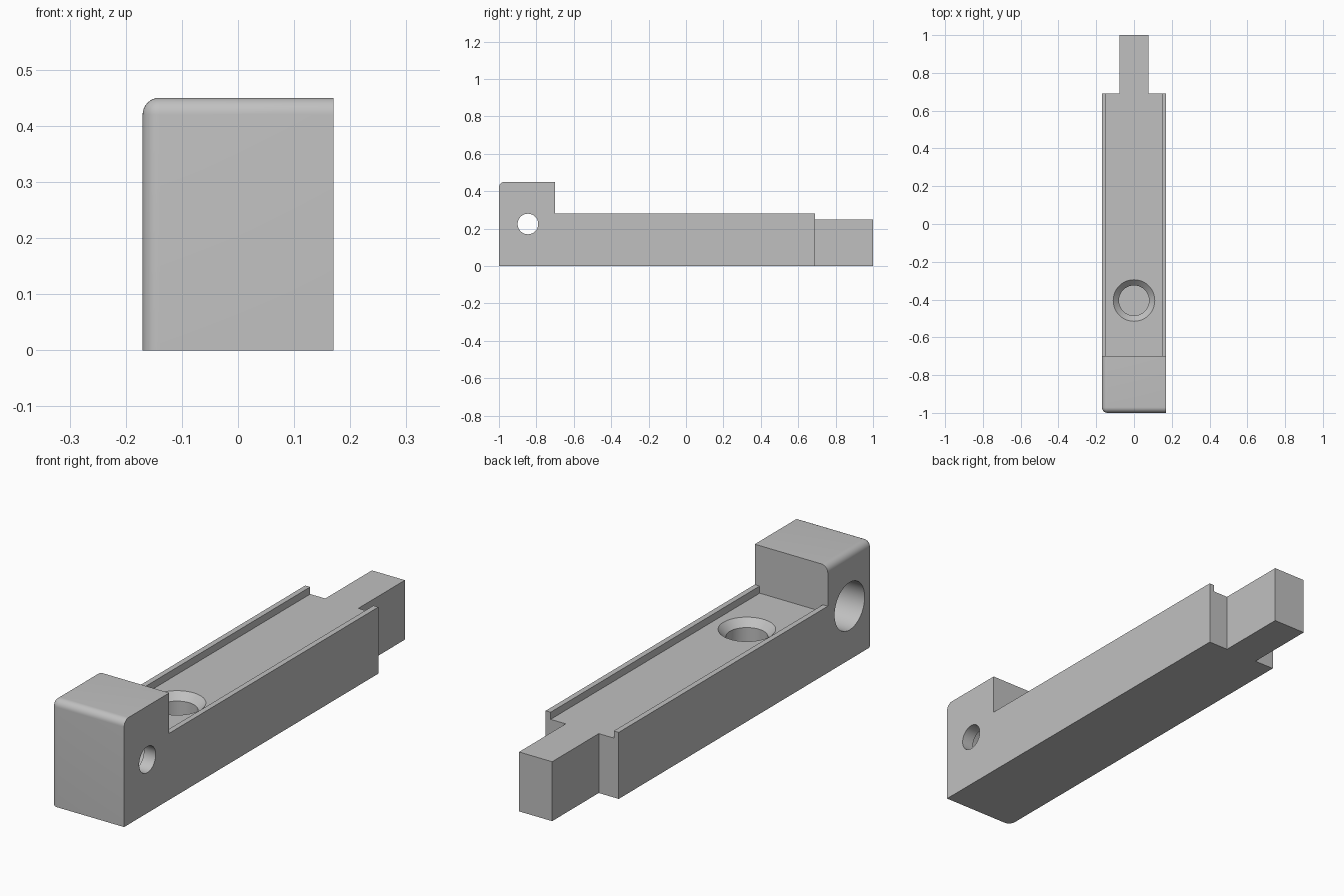
import bpy
import bmesh
from math import pi, radians
from mathutils import Matrix, Vector

cube = bpy.data.objects.get("Cube")
if cube:
    bpy.data.objects.remove(cube, do_unlink=True)

HALF_W = 0.17       # half width of the bar
STEP_Y = -0.7       # back of the raised head
SHOULDER_Y = 0.69   # start of the narrow tongue
FLOOR_Z = 0.25      # channel floor and tongue top
HEAD_Z = 0.45

grey = bpy.data.materials.new("light grey")
grey.use_nodes = True
colour = (0.53, 0.53, 0.53, 1)
grey.diffuse_color = colour
grey.node_tree.nodes["Principled BSDF"].inputs["Base Color"].default_value = colour


def add_object(name, bm):
    bmesh.ops.recalc_face_normals(bm, faces=bm.faces)
    mesh = bpy.data.meshes.new(name)
    bm.to_mesh(mesh)
    bm.free()
    mesh.materials.append(grey)
    obj = bpy.data.objects.new(name, mesh)
    bpy.context.collection.objects.link(obj)
    return obj


def box(name, low, high):
    bm = bmesh.new()
    low, high = Vector(low), Vector(high)
    bmesh.ops.create_cube(bm, size=1, matrix=Matrix.Translation((low + high) / 2)
                          @ Matrix.Diagonal((high - low).to_4d()))
    return add_object(name, bm)


def lathe(name, profile, matrix):
    """Spin (radius, height) points about z, then place the solid."""
    bm = bmesh.new()
    verts = [bm.verts.new((r, 0, h)) for r, h in profile]
    edges = [bm.edges.new(pair) for pair in zip(verts, verts[1:])]
    bmesh.ops.spin(bm, geom=verts + edges, cent=(0, 0, 0), axis=(0, 0, 1),
                   angle=2 * pi, steps=48)
    bmesh.ops.remove_doubles(bm, verts=bm.verts, dist=1e-5)
    bmesh.ops.transform(bm, matrix=matrix, verts=bm.verts)
    return add_object(name, bm)


# Bar with raised head: side profile extruded across the width
bm = bmesh.new()
side = [(-1, 0), (1, 0), (1, 0.28), (STEP_Y, 0.28), (STEP_Y, HEAD_Z), (-1, HEAD_Z)]
face = bm.faces.new([bm.verts.new((-HALF_W, y, z)) for y, z in side])
extruded = bmesh.ops.extrude_face_region(bm, geom=[face])["geom"]
bmesh.ops.translate(bm, vec=(2 * HALF_W, 0, 0),
                    verts=[v for v in extruded if isinstance(v, bmesh.types.BMVert)])


# Round the three head edges that meet at the front right top corner
def is_rounded(edge):
    on_planes = [all(abs(v.co[axis] - value) < 1e-4 for v in edge.verts)
                 for axis, value in ((0, -HALF_W), (1, -1), (2, HEAD_Z))]
    return sum(on_planes) == 2


bmesh.ops.bevel(bm, geom=[e for e in bm.edges if is_rounded(e)], offset=0.03,
                segments=8, profile=0.5, affect='EDGES')
bar = add_object("clamp_bar", bm)

# Channel, tongue shoulders and holes
cutters = [box("channel_cutter", (-0.147, STEP_Y, FLOOR_Z), (0.147, 1.1, 0.6))]
for sign in (-1, 1):
    xs = sorted((sign * 0.077, sign * 0.3))
    cutters.append(box("shoulder_cutter", (xs[0], SHOULDER_Y, -0.1), (xs[1], 1.1, 0.6)))
cutters.append(box("tongue_top_cutter", (-0.3, SHOULDER_Y, FLOOR_Z), (0.3, 1.1, 0.6)))
cutters.append(lathe("countersunk_hole_cutter",
                     [(0, -0.2), (0.08, -0.2), (0.08, -0.03), (0.13, 0.02), (0, 0.02)],
                     Matrix.Translation((0, -0.405, FLOOR_Z))))
cutters.append(lathe("cross_hole_cutter",
                     [(0, -0.3), (0.1, -0.3), (0.1, 0.115), (0.055, 0.115), (0.055, 0.3), (0, 0.3)],
                     Matrix.Translation((0, -0.845, 0.225)) @ Matrix.Rotation(pi / 2, 4, 'Y')))

bpy.ops.object.select_all(action='DESELECT')
bpy.context.view_layer.objects.active = bar
bar.select_set(True)
for cutter in cutters:
    cutter.hide_render = True
    mod = bar.modifiers.new(cutter.name, 'BOOLEAN')
    mod.operation = 'DIFFERENCE'
    mod.solver = 'EXACT'
    mod.object = cutter
    bpy.ops.object.modifier_apply(modifier=mod.name)
    bpy.data.objects.remove(cutter, do_unlink=True)

bpy.ops.object.shade_smooth_by_angle(angle=radians(30))
